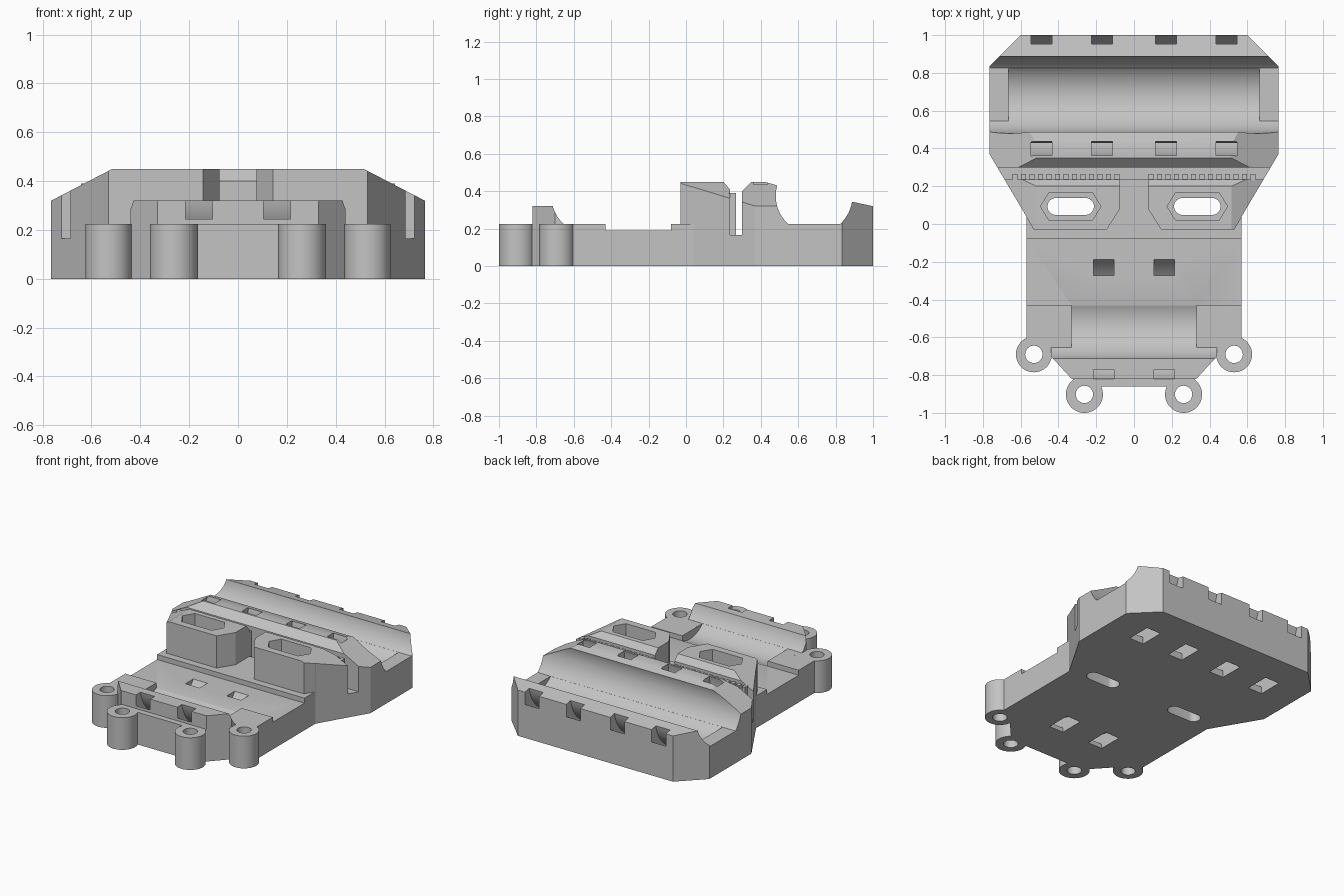
import bpy, bmesh
from math import cos, sin, radians

if "Cube" in bpy.data.objects:
    bpy.data.objects.remove(bpy.data.objects["Cube"], do_unlink=True)

grey = bpy.data.materials.new("light_grey_plastic")
grey.use_nodes = True
GREY = (0.55, 0.55, 0.55, 1)
grey.diffuse_color = GREY
grey.node_tree.nodes["Principled BSDF"].inputs["Base Color"].default_value = GREY


def prism(name, axis, pts, lo, hi):
    """Extrude a 2D outline along one axis."""
    place = {"x": lambda a, b, t: (t, a, b),
             "y": lambda a, b, t: (a, t, b),
             "z": lambda a, b, t: (a, b, t)}[axis]
    bm = bmesh.new()
    low = [bm.verts.new(place(a, b, lo)) for a, b in pts]
    top = [bm.verts.new(place(a, b, hi)) for a, b in pts]
    bm.faces.new(low)
    bm.faces.new(top[::-1])
    n = len(pts)
    for i in range(n):
        j = (i + 1) % n
        bm.faces.new((low[i], low[j], top[j], top[i]))
    bmesh.ops.recalc_face_normals(bm, faces=bm.faces)
    mesh = bpy.data.meshes.new(name)
    bm.to_mesh(mesh)
    bm.free()
    mesh.materials.append(grey)
    obj = bpy.data.objects.new(name, mesh)
    bpy.context.collection.objects.link(obj)
    return obj


def box(name, x, y, z):
    return prism(name, "z", [(x[0], y[0]), (x[1], y[0]), (x[1], y[1]), (x[0], y[1])], *z)


def arc(cx, cy, r, a0, a1, n):
    return [(cx + r * cos(radians(a0 + (a1 - a0) * i / n)),
             cy + r * sin(radians(a0 + (a1 - a0) * i / n))) for i in range(n + 1)]


def circle(cx, cy, r, n=48):
    return arc(cx, cy, r, 0, 360, n)[:-1]


def mirrored(pts):
    """Complete a right-hand outline with its mirror image."""
    return pts + [(-a, b) for a, b in reversed(pts)]


def combine(target, tool, operation):
    mod = target.modifiers.new("join", "BOOLEAN")
    mod.operation, mod.object, mod.solver = operation, tool, "EXACT"
    bpy.context.view_layer.objects.active = target
    with bpy.context.temp_override(object=target, active_object=target):
        bpy.ops.object.modifier_apply(modifier=mod.name)
    bpy.data.objects.remove(tool, do_unlink=True)


def cut(tool):
    combine(body, tool, "DIFFERENCE")


# Main body: plan outline trimmed by a side profile and a front profile
body = prism("carriage_body", "z", mirrored([
    (0.2, -0.86), (0.33, -0.82), (0.44, -0.7), (0.57, -0.66), (0.57, 0.04),
    (0.765, 0.37), (0.765, 0.835), (0.6, 1.0)]), 0, 0.6)
combine(body, prism("side_profile", "x", [
    (-1.2, -0.1), (-1.2, 0.225), (-0.43, 0.225), (-0.43, 0.19), (-0.08, 0.19),
    (-0.08, 0.225), (-0.03, 0.225), (-0.03, 0.45), (0.2, 0.45), (0.235, 0.41),
    (0.235, 0.165), (0.3, 0.165), (0.3, 0.4), (0.35, 0.45), (0.42, 0.45),
    (0.49, 0.43), (0.88, 0.345), (1.1, 0.299), (1.1, -0.1)], -1, 1), "INTERSECT")
combine(body, prism("front_profile", "y", mirrored([
    (0.8, -0.1), (0.8, 0.302), (0.515, 0.4501), (0.5, 0.5)]), -1.3, 1.3), "INTERSECT")

# Front wall that holds the short bearing
combine(body, prism("front_wall", "z", mirrored([
    (0.33, -0.82), (0.44, -0.7), (0.44, -0.6)]), 0.1, 0.32), "UNION")

# Gap between the two lugs and trimmed outer lug corners
cut(prism("lug_gap", "z", mirrored([(0.148, -0.036), (0.075, 0.08), (0.075, 0.26)]),
          0.225, 0.6))
for s in (-1, 1):
    cut(prism("lug_corner", "z", [(s * 0.527, -0.036), (s * 0.61, 0.105),
                                  (s * 0.61, -0.036)], 0.225, 0.6))

# Bearing troughs: full round in the middle, shoulders at the ends
AXIS_Z, R = 0.375, 0.205
for y, inner, outer in ((0.685, 0.665, 0.9), (-0.515, 0.33, 0.46)):
    cut(prism("bearing_ends", "x", arc(y, AXIS_Z, R, -47, 227, 64), -outer, outer))
    cut(prism("bearing_trough", "x", circle(y, AXIS_Z, R - 0.0005, 96), -inner, inner))

# Curved tie channels with openings in the underside
for y, r0, r1, spots in ((0.693, 0.265, 0.338, (-0.49, -0.17, 0.17, 0.49)),
                         (-0.49, 0.285, 0.355, (-0.16, 0.16))):
    ring = arc(y, AXIS_Z, r1, -210, 30, 48) + arc(y, AXIS_Z, r0, 30, -210, 48)
    for x in spots:
        cut(prism("tie_channel", "x", ring, x - 0.055, x + 0.055))
        cut(box("tie_opening", (x - 0.055, x + 0.055), (y - 0.085, y + 0.085), (-0.1, 0.08)))

# Lug pockets with long through holes
for s in (-1, 1):
    cx, cy = s * 0.335, 0.093
    cut(prism("nut_pocket", "z", [
        (cx - 0.16, cy), (cx - 0.115, cy - 0.073), (cx + 0.115, cy - 0.073),
        (cx + 0.16, cy), (cx + 0.115, cy + 0.073), (cx - 0.115, cy + 0.073)], 0.3, 0.6))
    cut(prism("long_hole", "z", arc(cx + 0.078, cy, 0.045, -90, 90, 16)
              + arc(cx - 0.078, cy, 0.045, 90, 270, 16), -0.1, 0.5))

# Screw bosses
for s in (-1, 1):
    for x, y, r in ((0.53, -0.69, 0.095), (0.2625, -0.902, 0.098)):
        combine(body, prism("boss", "z", circle(s * x, y, r), 0, 0.225), "UNION")
        cut(prism("boss_hole", "z", circle(s * x, y, 0.046, 32), -0.1, 0.4))

# Belt teeth along the slot
teeth = []
for s in (-1, 1):
    for i in range(13):
        x = s * (0.09 + i * 0.045)
        teeth.append(box("belt_tooth", (x - 0.012, x + 0.012), (0.23, 0.266), (0.16, 0.39)))
bpy.ops.object.select_all(action="DESELECT")
for t in teeth:
    t.select_set(True)
bpy.context.view_layer.objects.active = teeth[0]
bpy.ops.object.join()
teeth[0].name = "belt_teeth"

# Smooth the round surfaces and keep the edges crisp
bpy.ops.object.select_all(action="DESELECT")
body.select_set(True)
bpy.context.view_layer.objects.active = body
bpy.ops.object.shade_smooth_by_angle(angle=radians(25))
